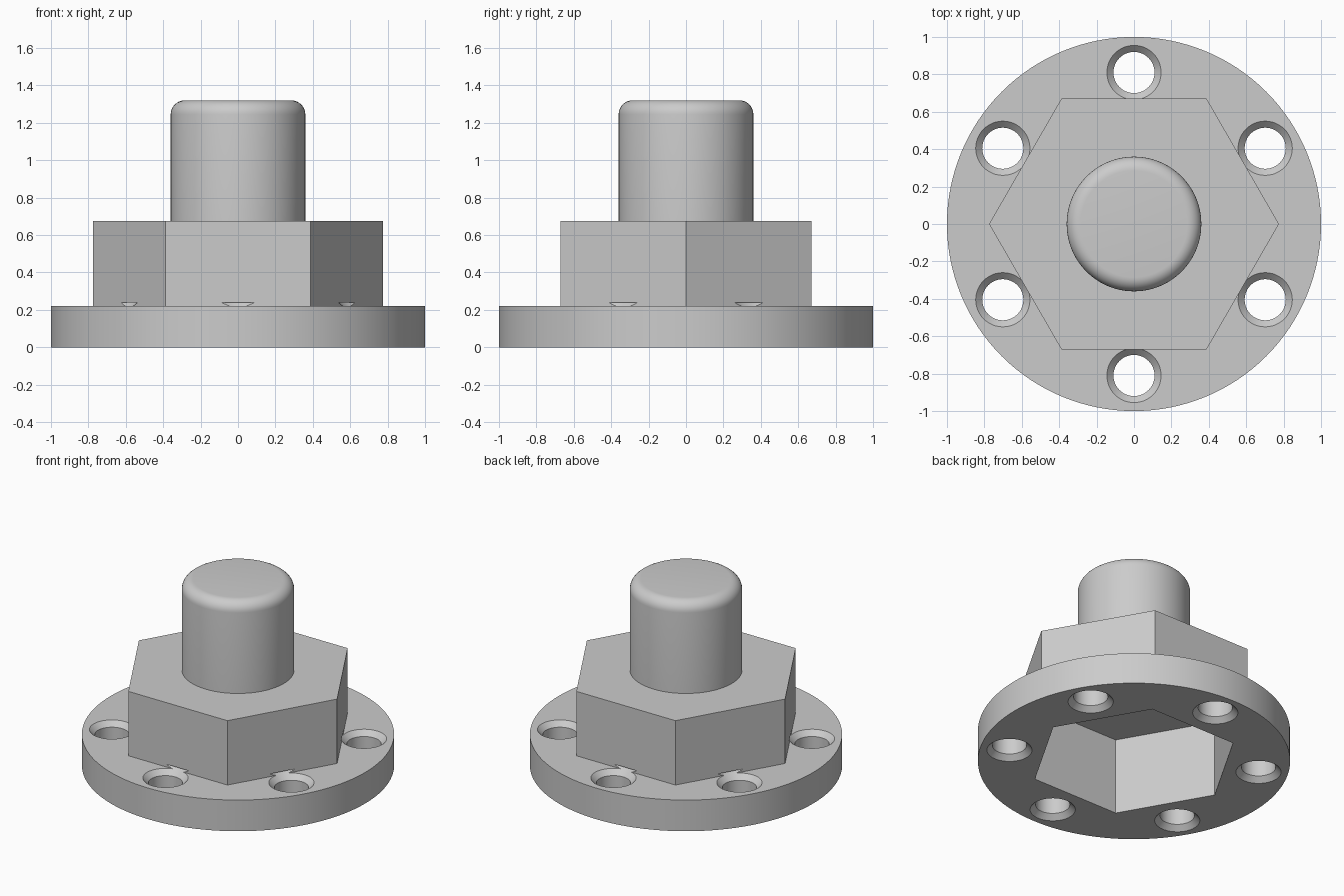
import bpy, bmesh, math

cube = bpy.data.objects.get("Cube")
if cube:
    bpy.data.objects.remove(cube, do_unlink=True)

FLANGE_H, HEX_H, STUD_H = 0.22, 0.675, 1.32
POCKET_H = 0.54
FILLET, STUD_R = 0.075, 0.36

gray = bpy.data.materials.new("plain_gray")
gray.use_nodes = True
color = (0.6, 0.6, 0.6, 1)
gray.diffuse_color = color
gray.node_tree.nodes["Principled BSDF"].inputs["Base Color"].default_value = color


def lathe(name, profile, sides, center=(0, 0)):
    """Closed solid turned from (radius, height) points, bottom to top."""
    bm = bmesh.new()
    rings = []
    for r, z in profile:
        angles = [math.tau * i / sides for i in range(sides)]
        rings.append([bm.verts.new((center[0] + r * math.cos(a),
                                    center[1] + r * math.sin(a), z)) for a in angles])
    for low, high in zip(rings, rings[1:]):
        for i in range(sides):
            j = (i + 1) % sides
            bm.faces.new((low[i], low[j], high[j], high[i]))
    bm.faces.new(rings[0][::-1])
    bm.faces.new(rings[-1])
    mesh = bpy.data.meshes.new(name)
    bm.to_mesh(mesh)
    bm.free()
    mesh.materials.append(gray)
    obj = bpy.data.objects.new(name, mesh)
    bpy.context.collection.objects.link(obj)
    return obj


def combine(target, tool, operation):
    """Apply a boolean and discard the tool."""
    mod = target.modifiers.new(operation, 'BOOLEAN')
    mod.operation, mod.solver, mod.object = operation, 'EXACT', tool
    bpy.context.view_layer.objects.active = target
    bpy.ops.object.modifier_apply(modifier=mod.name)
    bpy.data.objects.remove(tool, do_unlink=True)


# Round flange, hexagonal body and stud with a rounded top edge
body = lathe("flanged_hex_body", [(1, 0), (1, FLANGE_H)], 128)
hexagon = lathe("hex_body", [(0.775, 0.1), (0.775, HEX_H)], 6)
steps = 8
arc = [math.pi / 2 * i / steps for i in range(steps + 1)]
stud_profile = [(STUD_R, 0.6)] + [
    (STUD_R - FILLET + FILLET * math.cos(a), STUD_H - FILLET + FILLET * math.sin(a))
    for a in arc]
stud = lathe("stud", stud_profile, 96)
combine(body, hexagon, 'UNION')
combine(body, stud, 'UNION')

# Hexagonal pocket open at the bottom
pocket = lathe("pocket_cutter", [(0.675, -0.1), (0.675, POCKET_H)], 6)
combine(body, pocket, 'DIFFERENCE')

# Six bolt holes, countersunk on both sides, nicking the hexagon walls
hole, lip, sink, over = 0.11, 0.145, 0.035, 0.02
drill_profile = [(lip + over, -over), (hole, sink),
                 (hole, FLANGE_H - sink), (lip + over, FLANGE_H + over)]
for k in range(6):
    a = math.radians(30 + 60 * k)
    drill = lathe("drill", drill_profile, 48, (0.81 * math.cos(a), 0.81 * math.sin(a)))
    combine(body, drill, 'DIFFERENCE')

# Smooth round walls, crisp edges
bpy.ops.object.select_all(action='DESELECT')
body.select_set(True)
bpy.context.view_layer.objects.active = body
bpy.ops.object.shade_smooth_by_angle(angle=math.radians(30))
